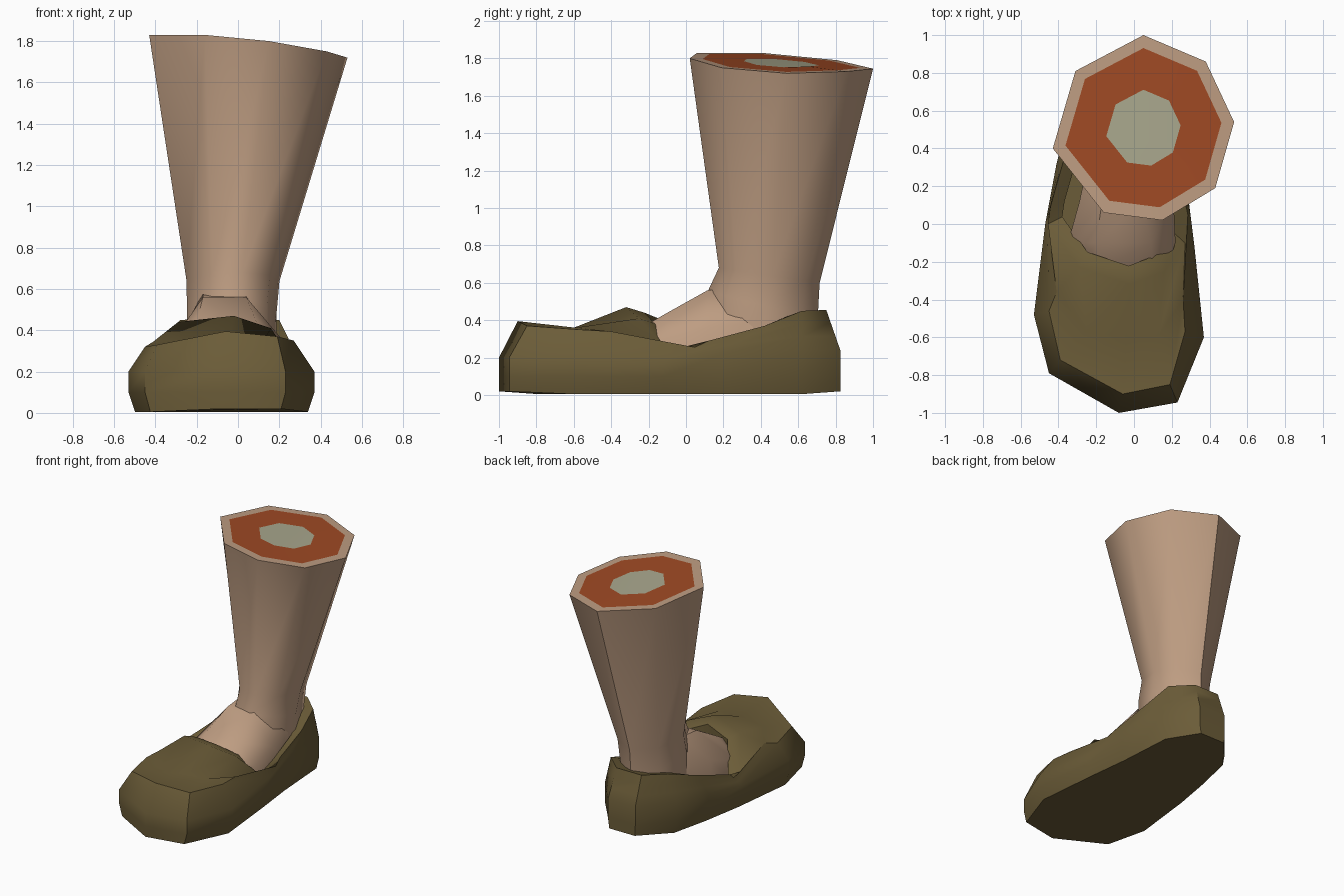
import bpy, bmesh, math

cube = bpy.data.objects.get("Cube")
if cube:
    bpy.data.objects.remove(cube, do_unlink=True)


def material(name, rgb):
    lin = [((c / 255 + 0.055) / 1.055) ** 2.4 for c in rgb] + [1.0]
    m = bpy.data.materials.new(name)
    m.use_nodes = True
    m.diffuse_color = lin
    bsdf = next(n for n in m.node_tree.nodes if n.type == 'BSDF_PRINCIPLED')
    bsdf.inputs["Base Color"].default_value = lin
    return m


SKIN = material("skin", (190, 157, 130))
FLESH = material("red flesh", (160, 74, 36))
BONE = material("pale bone", (170, 168, 142))
OLIVE = material("olive shoe", (107, 92, 56))


def loft(name, rings, mats, bands=None, cap_mat=0, angle=50):
    """Skin a list of equal rings, cap both ends; bands gives a material per band."""
    bm = bmesh.new()
    vs = [[bm.verts.new(p) for p in r] for r in rings]
    n = len(rings[0])
    for k in range(len(rings) - 1):
        for i in range(n):
            j = (i + 1) % n
            f = bm.faces.new((vs[k][i], vs[k][j], vs[k + 1][j], vs[k + 1][i]))
            f.material_index = bands[k] if bands else 0
    bm.faces.new(vs[0][::-1])
    bm.faces.new(vs[-1]).material_index = cap_mat
    bmesh.ops.recalc_face_normals(bm, faces=bm.faces)
    me = bpy.data.meshes.new(name)
    bm.to_mesh(me)
    bm.free()
    for m in mats:
        me.materials.append(m)
    ob = bpy.data.objects.new(name, me)
    bpy.context.collection.objects.link(ob)
    bpy.ops.object.select_all(action='DESELECT')
    ob.select_set(True)
    bpy.context.view_layer.objects.active = ob
    bpy.ops.object.shade_smooth_by_angle(angle=math.radians(angle))
    return ob


def lerp(a, b, t):
    return tuple(p + (q - p) * t for p, q in zip(a, b))


# Leg: tilted eight-sided top, narrow ankle, cut face with flesh and bone
top = [(-.31, .81, 1.79), (-.43, .40, 1.83), (-.16, .06, 1.83), (.15, .02, 1.80),
       (.43, .19, 1.75), (.53, .54, 1.72), (.38, .86, 1.73), (.05, 1.0, 1.745)]
MID = (.05, .51, 1.775)


def leg_ring(cx, cy, sx, sy, z, slope):
    ring = []
    for x, y, _ in top:
        px, py = cx + (x - MID[0]) * sx, cy + (y - MID[1]) * sy
        ring.append((px, py, z - slope * (py - cy)))
    return ring


leg_rings = [leg_ring(-.03, .41, .45, .58, .20, 0),
             leg_ring(-.03, .41, .45, .60, .48, .25),
             leg_ring(-.025, .445, .47, .55, .64, .15),
             top,
             [lerp(MID, p, .86) for p in top],
             [lerp(MID, p, .41) for p in top]]
loft("leg", leg_rings, [SKIN, FLESH, BONE], [0, 0, 0, 0, 1], 2)


# Foot: instep sloping from the ankle into the shoe
def foot_ring(y, left, right, side_z, tl, tr, top_z):
    return [(left, y, .12), (right, y, .12), (right, y, side_z),
            (tr, y, top_z), (tl, y, top_z), (left, y, side_z)]


loft("foot", [foot_ring(.60, -.20, .13, .30, -.12, .06, .36),
              foot_ring(.30, -.25, .18, .38, -.17, .04, .58),
              foot_ring(.115, -.29, .21, .36, -.17, .04, .56),
              foot_ring(-.10, -.35, .22, .30, -.20, .09, .44),
              foot_ring(-.24, -.28, .17, .27, -.18, .10, .36),
              foot_ring(-.34, -.20, .12, .20, -.14, .08, .29)], [SKIN])

# Shoe: outline from the toe round the left side, the heel and the right side
outline = [(-.08, -1.0), (.23, -.945), (.37, -.60), (.32, -.12), (.28, .20),
           (.25, .62), (.08, .825), (-.15, .825), (-.34, .60), (-.41, .32),
           (-.47, 0), (-.53, -.48), (-.45, -.79)]
rim = [(-.02, -.32, .47), (.16, -.25, .41), (.27, -.10, .235), (.27, .12, .29),
       (.24, .42, .37), (.20, .62, .45), (.06, .75, .455), (-.15, .75, .455),
       (-.28, .62, .45), (-.36, .38, .37), (-.44, .10, .29), (-.455, 0, .275),
       (-.29, -.23, .44)]
# Toe edge and vamp points for the front columns
edge = {0: (-.06, -.90, .395), 1: (.19, -.85, .37), 2: (.27, -.57, .35),
        11: (-.45, -.46, .32), 12: (-.39, -.72, .33)}
vamp = {0: (-.04, -.60, .36), 1: (.13, -.59, .36), 2: (.26, -.40, .34),
        11: (-.41, -.36, .345), 12: (-.25, -.57, .35)}

sole, low, wide, upper, deck, lip, well = [], [], [], [], [], [], []
for i, ((x, y), r) in enumerate(zip(outline, rim)):
    front = i in edge
    sole.append((-.08 + (x + .08) * .93, y, .02 if abs(y) > .8 else .005))
    low.append((x, y, .10))
    w = (x, y, .20 if front else min(.24, r[2] * .6))
    wide.append(w)
    upper.append(edge[i] if front else lerp(w, r, .35))
    deck.append(vamp[i] if front else lerp(w, r, .7))
    inner = lerp(r, (-.06, .20, r[2]), .19)
    lip.append((inner[0], inner[1], r[2] - .03))
    well.append((inner[0], inner[1], .13))
loft("shoe", [sole, low, wide, upper, deck, rim, lip, well], [OLIVE], angle=45)
